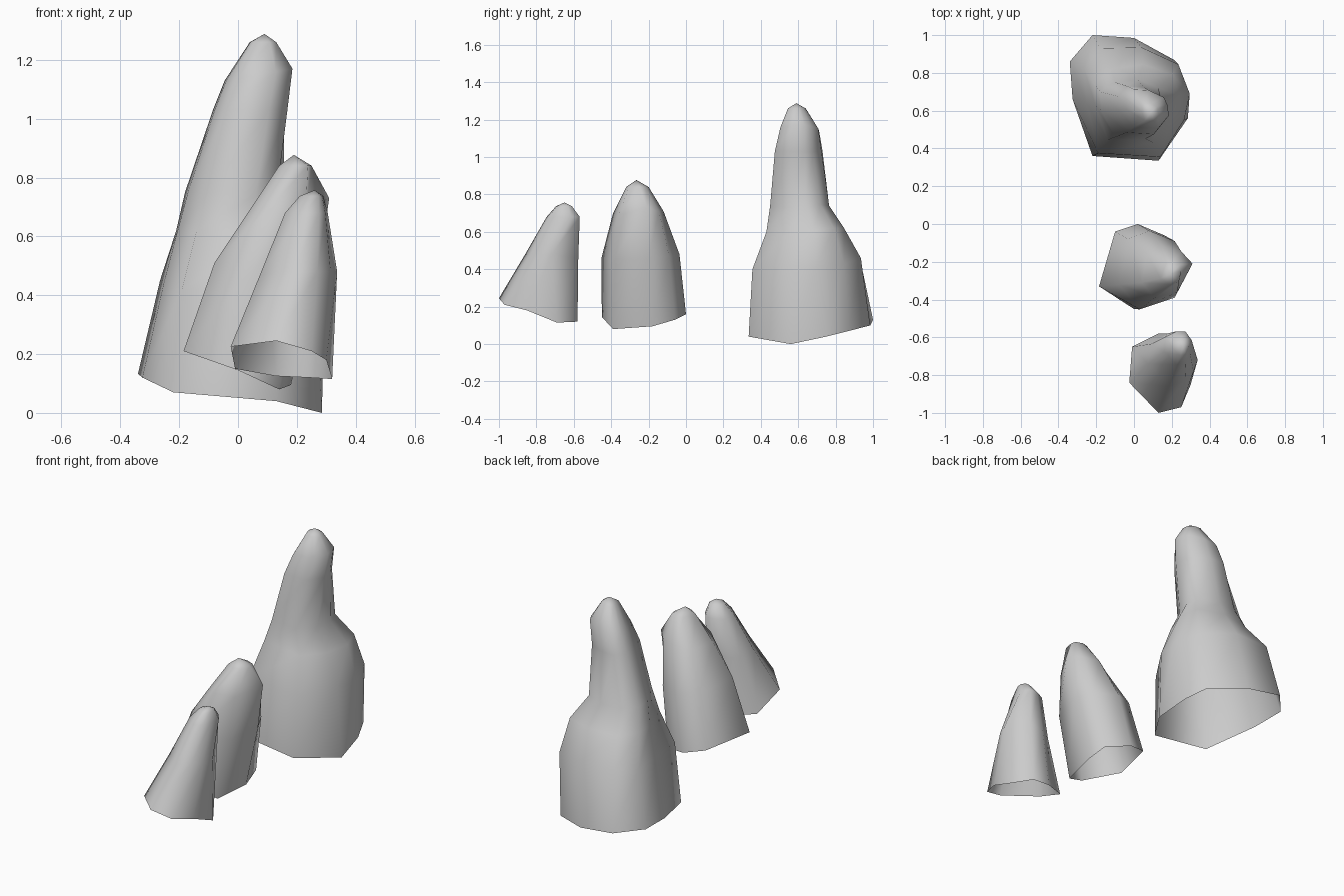
import bpy, bmesh


def rock(name, base, rings, apex):
    """Loft a base outline up to an apex, open underneath.
    A ring is a list of points, or the base refitted to (xmin, xmax, ymin, ymax, z, x tilt)."""
    xs = [p[0] for p in base]
    ys = [p[1] for p in base]
    x0, x1, y0, y1 = min(xs), max(xs), min(ys), max(ys)
    n = len(base)
    bm = bmesh.new()
    loops = [[bm.verts.new(p) for p in base]]
    for ring in rings:
        if isinstance(ring, list):
            loops.append([bm.verts.new(p) for p in ring])
            continue
        a, b, c, d, z, tilt = ring
        loop = []
        for x, y, _ in base:
            u, v = (x - x0) / (x1 - x0), (y - y0) / (y1 - y0)
            loop.append(bm.verts.new((a + (b - a) * u, c + (d - c) * v, z + tilt * (u - 0.5))))
        loops.append(loop)
    for lo, hi in zip(loops, loops[1:]):
        for i in range(n):
            j = (i + 1) % n
            bm.faces.new((lo[i], lo[j], hi[j], hi[i]))
    tip = bm.verts.new(apex)
    for i in range(n):
        bm.faces.new((loops[-1][i], loops[-1][(i + 1) % n], tip))
    for f in bm.faces:
        f.smooth = True
    me = bpy.data.meshes.new(name)
    bm.to_mesh(me)
    bm.free()
    ob = bpy.data.objects.new(name, me)
    bpy.context.collection.objects.link(ob)
    return ob


# Tall rock with a shoulder at the back right and a leaning spire
rock("large_rock",
     [(-0.22, 0.36, 0.07), (0.13, 0.335, 0.04), (0.285, 0.56, 0.0), (0.26, 0.75, 0.04),
      (0.21, 0.87, 0.07), (0, 0.985, 0.10), (-0.22, 1.0, 0.13), (-0.34, 0.86, 0.133),
      (-0.325, 0.66, 0.12)],
     [[(-0.19, 0.375, 0.42), (0.14, 0.355, 0.40), (0.265, 0.55, 0.42), (0.295, 0.69, 0.40),
       (0.235, 0.845, 0.43), (0.04, 0.935, 0.46), (-0.18, 0.93, 0.46), (-0.265, 0.82, 0.45),
       (-0.25, 0.64, 0.45)],
      [(-0.14, 0.445, 0.62), (0.10, 0.43, 0.60), (0.195, 0.55, 0.60), (0.24, 0.68, 0.61),
       (0.205, 0.79, 0.62), (0.05, 0.845, 0.62), (-0.12, 0.82, 0.61), (-0.21, 0.74, 0.62),
       (-0.205, 0.63, 0.62)],
      [(-0.10, 0.46, 0.75), (0.06, 0.45, 0.74), (0.13, 0.55, 0.73), (0.155, 0.64, 0.74),
       (0.13, 0.72, 0.745), (0.02, 0.765, 0.74), (-0.10, 0.75, 0.74), (-0.18, 0.70, 0.75),
       (-0.17, 0.60, 0.75)],
      (-0.085, 0.168, 0.475, 0.73, 1.03, 0),
      (-0.045, 0.185, 0.505, 0.712, 1.15, 0.04),
      (0.04, 0.13, 0.545, 0.64, 1.26, 0)],
     (0.09, 0.59, 1.288))

# Middle rock
rock("medium_rock",
     [(0, -0.45, 0.145), (0.14, -0.39, 0.08), (0.18, -0.18, 0.095), (0.16, -0.06, 0.13),
      (0.02, 0, 0.16), (-0.10, -0.04, 0.19), (-0.185, -0.33, 0.21)],
     [[(0.03, -0.452, 0.46), (0.215, -0.39, 0.45), (0.27, -0.2, 0.46), (0.215, -0.09, 0.47),
       (0.08, -0.035, 0.48), (-0.03, -0.08, 0.49), (-0.08, -0.32, 0.51)],
      [(0.11, -0.39, 0.70), (0.23, -0.36, 0.69), (0.31, -0.21, 0.73), (0.25, -0.145, 0.71),
       (0.15, -0.12, 0.71), (0.07, -0.16, 0.69), (0.04, -0.31, 0.69)],
      (0.14, 0.25, -0.32, -0.2, 0.84, 0)],
     (0.19, -0.265, 0.877))

# Small front rock
rock("small_rock",
     [(0.13, -1.0, 0.245), (0.25, -0.97, 0.21), (0.30, -0.85, 0.18), (0.32, -0.69, 0.115),
      (0.24, -0.58, 0.12), (0.13, -0.58, 0.125), (-0.01, -0.65, 0.15), (-0.025, -0.84, 0.225)],
     [[(0.19, -0.86, 0.48), (0.27, -0.83, 0.48), (0.315, -0.78, 0.48), (0.337, -0.72, 0.48),
       (0.265, -0.576, 0.46), (0.175, -0.58, 0.46), (0.09, -0.635, 0.46), (0.075, -0.74, 0.47)],
      (0.16, 0.305, -0.745, -0.568, 0.68, 0),
      (0.21, 0.29, -0.695, -0.61, 0.737, 0)],
     (0.26, -0.65, 0.757))
